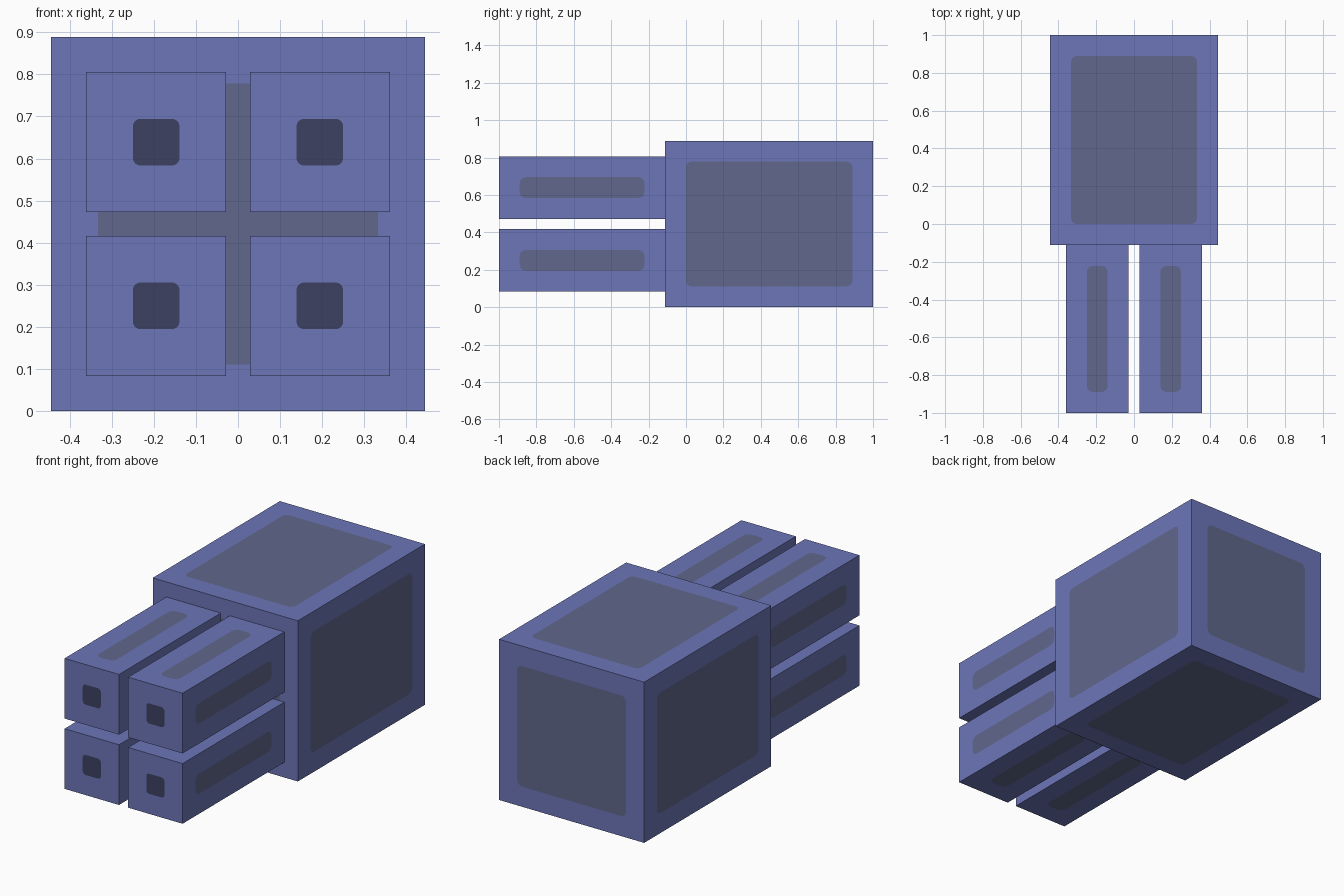
import bpy, bmesh, math
from mathutils import Vector

if "Cube" in bpy.data.objects:
    bpy.data.objects.remove(bpy.data.objects["Cube"])


def material(name, rgb):
    m = bpy.data.materials.new(name)
    m.diffuse_color = (*rgb, 1)
    m.use_nodes = True
    m.node_tree.nodes["Principled BSDF"].inputs["Base Color"].default_value = m.diffuse_color
    return m


MATS = [material("blue shell", (0.150, 0.181, 0.479)),
        material("grey panel", (0.117, 0.136, 0.258)),
        material("dark muzzle", (0.048, 0.053, 0.122))]
MARGIN = 0.111
STEPS = 4


def panelled_face(bm, centre, u, v, hu, hv, radius, mat):
    """Rectangular side with a rounded panel cut flush into it."""
    iu, iv = hu - MARGIN, hv - MARGIN
    outer, arcs = [], []
    for i, (su, sv) in enumerate([(1, 1), (-1, 1), (-1, -1), (1, -1)]):
        outer.append(bm.verts.new(centre + u * su * hu + v * sv * hv))
        arc = []
        for k in range(STEPS + 1):
            a = math.pi / 2 * (i + k / STEPS)
            pu = su * (iu - radius) + radius * math.cos(a)
            pv = sv * (iv - radius) + radius * math.sin(a)
            arc.append(bm.verts.new(centre + u * pu + v * pv))
        arcs.append(arc)
    # border around the panel
    for i in range(4):
        j = (i + 1) % 4
        for a, b in zip(arcs[i], arcs[i][1:]):
            bm.faces.new((outer[i], b, a))
        bm.faces.new((outer[i], outer[j], arcs[j][0], arcs[i][-1]))
    # panel itself
    bm.faces.new([p for arc in arcs for p in arc]).material_index = mat


def panelled_box(name, lo, hi, radius, muzzle=False):
    lo, hi = Vector(lo), Vector(hi)
    mid, half = (lo + hi) / 2, (hi - lo) / 2
    bm = bmesh.new()
    for axis in range(3):
        for sign in (-1, 1):
            if muzzle and axis == 1 and sign == 1:
                continue  # end seated against the body
            ua, va = (axis + 1) % 3, (axis + 2) % 3
            if sign < 0:
                ua, va = va, ua
            n, u, v = Vector(), Vector(), Vector()
            n[axis], u[ua], v[va] = sign * half[axis], 1, 1
            front = muzzle and axis == 1
            panelled_face(bm, mid + n, u, v, half[ua], half[va],
                          0.018 if front else radius, 2 if front else 1)
    bmesh.ops.remove_doubles(bm, verts=bm.verts, dist=0.0001)
    mesh = bpy.data.meshes.new(name)
    bm.to_mesh(mesh)
    bm.free()
    for m in MATS:
        mesh.materials.append(m)
    bpy.context.collection.objects.link(bpy.data.objects.new(name, mesh))


# Main housing
panelled_box("body", (-0.444, -0.111, 0), (0.444, 1, 0.889), 0.03)

# Two by two cluster of square barrels
for row, z in (("lower", 0.0835), ("upper", 0.4725)):
    for side, x in (("left", -0.361), ("right", 0.028)):
        panelled_box(f"barrel_{row}_{side}", (x, -1, z),
                     (x + 0.333, -0.111, z + 0.333), 0.033, muzzle=True)
